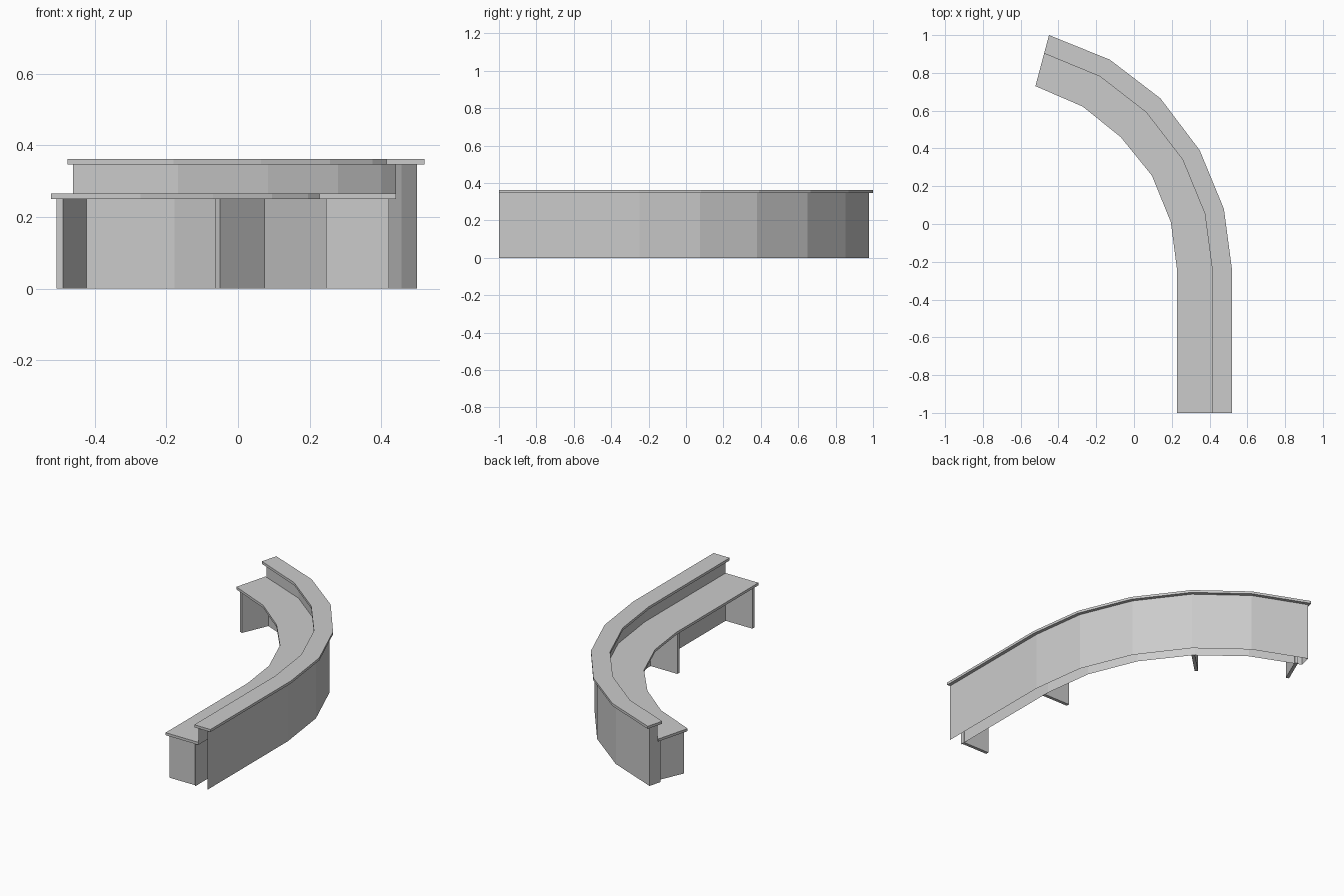
import bpy
import bmesh
from mathutils import Vector

cube = bpy.data.objects.get("Cube")
if cube:
    bpy.data.objects.remove(cube)

grey = bpy.data.materials.new("light_grey")
grey.use_nodes = True
grey.diffuse_color = (0.6, 0.6, 0.6, 1)
grey.node_tree.nodes["Principled BSDF"].inputs["Base Color"].default_value = (0.6, 0.6, 0.6, 1)

# Plan of the desk: staff-side edge and visitor-side edge, front to back
INNER = [Vector(p) for p in [(0.227, -1), (0.227, -0.235), (0.195, 0.01), (0.095, 0.256),
                             (-0.07, 0.46), (-0.272, 0.622), (-0.522, 0.73)]]
OUTER = [Vector(p) for p in [(0.52, -1), (0.52, -0.25), (0.476, 0.08), (0.348, 0.39),
                             (0.14, 0.665), (-0.128, 0.87), (-0.45, 1.0)]]
SEAT_Z, SEAT_TOP, COUNTER_Z, TOP_Z = 0.25, 0.265, 0.347, 0.362


def add_object(name, bm):
    bmesh.ops.recalc_face_normals(bm, faces=bm.faces)
    mesh = bpy.data.meshes.new(name)
    bm.to_mesh(mesh)
    bm.free()
    mesh.materials.append(grey)
    obj = bpy.data.objects.new(name, mesh)
    bpy.context.collection.objects.link(obj)
    return obj


def sweep(name, section, closed=True, front_cap=True, back_inset=0.0):
    """Sweep a (across, height) section along the plan of the desk."""
    bm = bmesh.new()
    rings = []
    last = len(INNER) - 1
    for k, (a, b) in enumerate(zip(INNER, OUTER)):
        ring = []
        for t, z in section:
            p = a.lerp(b, t)
            if k == last:
                p += (INNER[k - 1] - a).normalized() * back_inset
            ring.append(bm.verts.new((p.x, p.y, z)))
        rings.append(ring)
    n = len(section)
    for r, s in zip(rings, rings[1:]):
        for i in range(n if closed else n - 1):
            j = (i + 1) % n
            bm.faces.new((r[i], r[j], s[j], s[i]))
    if front_cap:
        bm.faces.new(rings[0])
    bm.faces.new(rings[-1])
    return add_object(name, bm)


def support(name, start, direction, length=0.176, thick=0.019):
    """Upright plate from the staff side towards the visitor panel."""
    d = Vector(direction).normalized()
    side = Vector((-d.y, d.x)) * thick / 2
    start = Vector(start)
    end = start + d * length
    bm = bmesh.new()
    base = [bm.verts.new((p.x, p.y, 0)) for p in
            (start - side, end - side, end + side, start + side)]
    face = bm.faces.new(base)
    top = bmesh.ops.extrude_face_region(bm, geom=[face])["geom"]
    bmesh.ops.translate(bm, vec=(0, 0, SEAT_Z),
                        verts=[v for v in top if isinstance(v, bmesh.types.BMVert)])
    return add_object(name, bm)


# Work surface and raised visitor counter
sweep("work_surface", [(0, SEAT_Z), (0.73, SEAT_Z), (0.73, SEAT_TOP), (0, SEAT_TOP)])
sweep("visitor_counter", [(0.64, COUNTER_Z), (1, COUNTER_Z), (1, TOP_Z), (0.64, TOP_Z)])

# Hollow stepped panel, open underneath and at the front end
sweep("visitor_panel", [(0.93, 0), (0.93, COUNTER_Z), (0.73, COUNTER_Z),
                        (0.73, SEAT_Z), (0.66, SEAT_Z), (0.66, 0)],
      closed=False, front_cap=False, back_inset=0.01)

# Upright supports under the work surface
support("front_support", (0.246, -0.98), (1, 0))
support("middle_support", (0.246, -0.28), (1, 0))
bend = INNER[4].lerp(OUTER[4], 0.06)
support("bend_support", bend, OUTER[4] - INNER[4], length=0.18)
run = (INNER[5] - INNER[6]).normalized()
back = INNER[6].lerp(OUTER[6], 0.06) + run * 0.022
support("back_support", back, (-run.y, run.x) if run.x > 0 else (run.y, -run.x))
